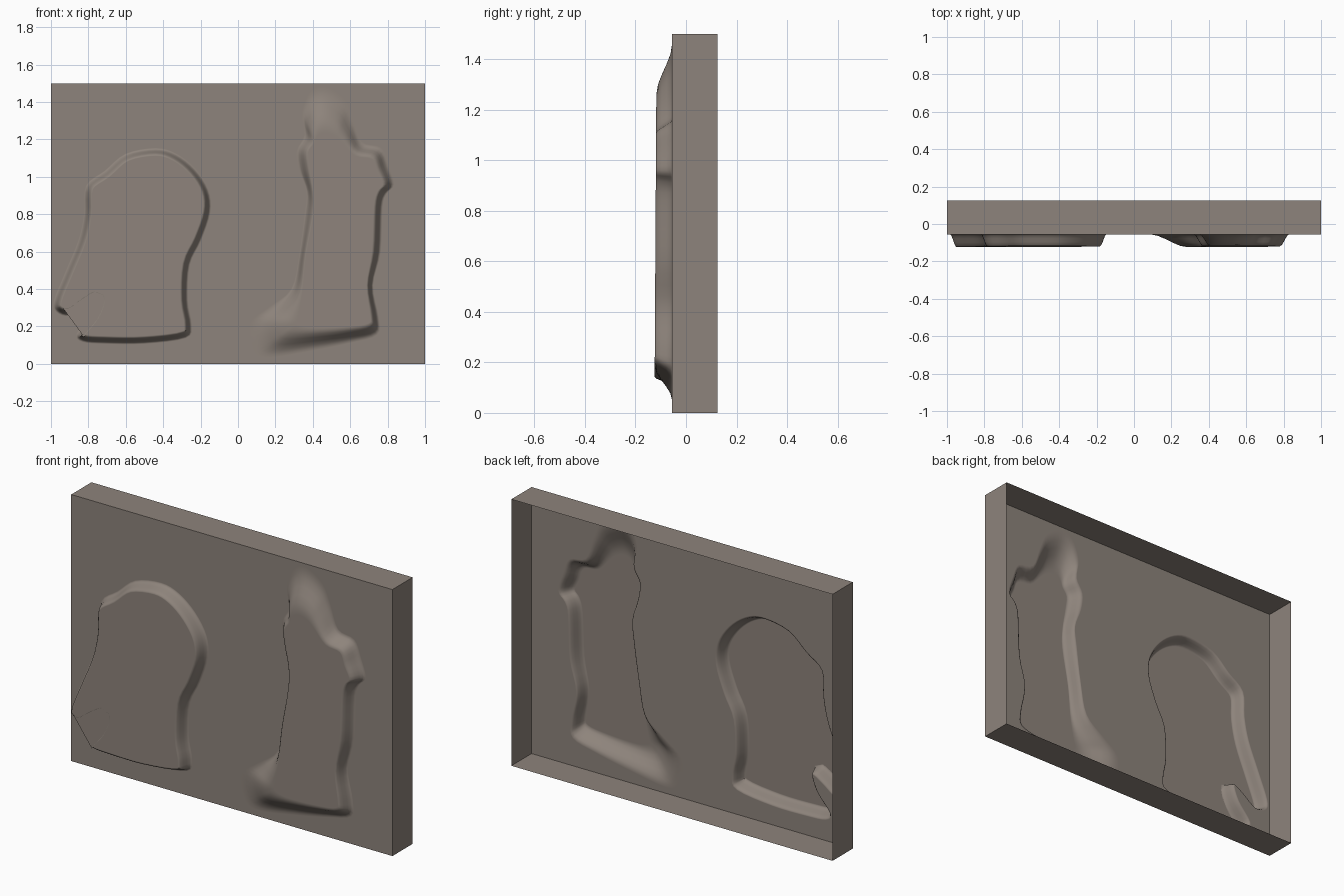
import bpy
import bmesh
import math
from mathutils import Vector

if "Cube" in bpy.data.objects:
    bpy.data.objects.remove(bpy.data.objects["Cube"], do_unlink=True)

FRONT, BACK, HEIGHT = -0.055, 0.125, 1.5

clay = bpy.data.materials.new("warm grey clay")
clay.use_nodes = True
colour = (0.27, 0.23, 0.2, 1)
clay.diffuse_color = colour
clay.node_tree.nodes["Principled BSDF"].inputs["Base Color"].default_value = colour


def smooth_loop(points, steps=4):
    """Closed Catmull-Rom curve through the points."""
    pts = [Vector(p) for p in points]
    n = len(pts)
    result = []
    for i in range(n):
        a, b, c, d = (pts[(i + k) % n] for k in (-1, 0, 1, 2))
        for s in range(steps):
            t = s / steps
            result.append(b + (c - a) * (t / 2)
                          + (a - b * 2.5 + c * 2 - d / 2) * t ** 2
                          + (b * 3 - a - c * 3 + d) * (t ** 3 / 2))
    return result


def inset_loop(loop, width):
    """Move an anticlockwise loop inward along its normals."""
    n = len(loop)
    result = []
    for i, p in enumerate(loop):
        along = (loop[(i + 1) % n] - loop[i - 1]).normalized()
        result.append(p + Vector((-along.y, along.x)) * width)
    return result


def finish(name, bm):
    mesh = bpy.data.meshes.new(name)
    bm.to_mesh(mesh)
    bm.free()
    mesh.materials.append(clay)
    obj = bpy.data.objects.new(name, mesh)
    bpy.context.collection.objects.link(obj)
    bpy.ops.object.select_all(action="DESELECT")
    obj.select_set(True)
    bpy.context.view_layer.objects.active = obj
    bpy.ops.object.shade_smooth_by_angle(angle=math.radians(50))
    return obj


def relief(name, outer, inner):
    """Rounded slope from outer to inner outline, closed by a flat face."""
    bm = bmesh.new()
    rings = []
    for t in (-0.12, 0, 0.2, 0.4, 0.6, 0.8, 1, 1.12):
        c = min(max(t, 0), 1)
        rise = c * c * (3 - 2 * c)
        ring = []
        for p, q in zip(outer, inner):
            v = p.lerp(q, t)
            ring.append(bm.verts.new((v.x, FRONT - rise * (0.07 - 0.006 * v.y), v.y)))
        rings.append(ring)
    n = len(outer)
    for low, high in zip(rings, rings[1:]):
        for i in range(n):
            j = (i + 1) % n
            bm.faces.new((low[i], low[j], high[j], high[i]))
    bm.faces.new(rings[-1])
    border = [v.co.copy() for v in rings[0]]
    finish(name, bm)
    return border


# Left figure: rounded body with a small arm and a notch
body = [(-.44, 1.15), (-.60, 1.12), (-.71, 1.03), (-.81, .95), (-.82, .80),
        (-.85, .66), (-.92, .49), (-.98, .34), (-.97, .28), (-.90, .26),
        (-.81, .32), (-.75, .35), (-.78, .26), (-.86, .16), (-.83, .12),
        (-.71, .11), (-.50, .11), (-.28, .14), (-.25, .21), (-.27, .34),
        (-.26, .53), (-.20, .66), (-.15, .81), (-.16, .93), (-.23, 1.04),
        (-.33, 1.12)]
outline = smooth_loop(body)
border_a = relief("rounded_relief", outline, inset_loop(outline, 0.035))

# Right figure: tall robed shape, foot of slope and matching top of slope
robe_foot = [(.33, 1.04), (.32, 1.14), (.36, 1.22), (.35, 1.33), (.39, 1.43),
             (.46, 1.46), (.56, 1.40), (.61, 1.3), (.66, 1.18), (.76, 1.15),
             (.80, 1.06), (.83, .96), (.79, .91), (.77, .84), (.76, .6),
             (.72, .42), (.75, .25), (.74, .16), (.6, .12), (.39, .08),
             (.17, .05), (.1, .1), (.09, .22), (.18, .3), (.29, .4),
             (.33, .58), (.36, .8), (.37, .92)]
robe_top = [(.38, 1.04), (.37, 1.13), (.4, 1.18), (.41, 1.22), (.43, 1.25),
            (.47, 1.26), (.52, 1.24), (.56, 1.2), (.63, 1.12), (.72, 1.1),
            (.75, 1.03), (.78, .96), (.75, .92), (.73, .84), (.72, .6),
            (.69, .42), (.71, .26), (.7, .21), (.58, .19), (.4, .18),
            (.31, .19), (.29, .21), (.29, .23), (.31, .28), (.34, .4),
            (.36, .58), (.4, .8), (.4, .92)]
# Listed clockwise, so reverse to face the front
border_b = relief("robed_relief", smooth_loop(robe_foot[::-1]),
                  smooth_loop(robe_top[::-1]))

# Front panel with an opening under each relief
bm = bmesh.new()
corners = [Vector((x, FRONT, z)) for x, z in
           ((-1, 0), (1, 0), (1, HEIGHT), (-1, HEIGHT))]
edges = []
for loop in (corners, border_a, border_b):
    verts = [bm.verts.new(p) for p in loop]
    edges += [bm.edges.new((v, verts[i - 1])) for i, v in enumerate(verts)]
bmesh.ops.triangle_fill(bm, use_beauty=True, edges=edges, normal=(0, -1, 0))
for face in bm.faces:
    face.normal_update()
    if face.normal.y > 0:
        face.normal_flip()
finish("front_panel", bm)

# Four side walls, open at the back
bm = bmesh.new()
near = [bm.verts.new(p) for p in corners]
far = [bm.verts.new((p.x, BACK, p.z)) for p in corners]
for i in range(4):
    bm.faces.new((near[i - 1], far[i - 1], far[i], near[i]))
bm.normal_update()
for face in bm.faces:
    middle = face.calc_center_median() - Vector((0, 0, HEIGHT / 2))
    if face.normal.dot(middle) < 0:
        face.normal_flip()
finish("side_walls", bm)
